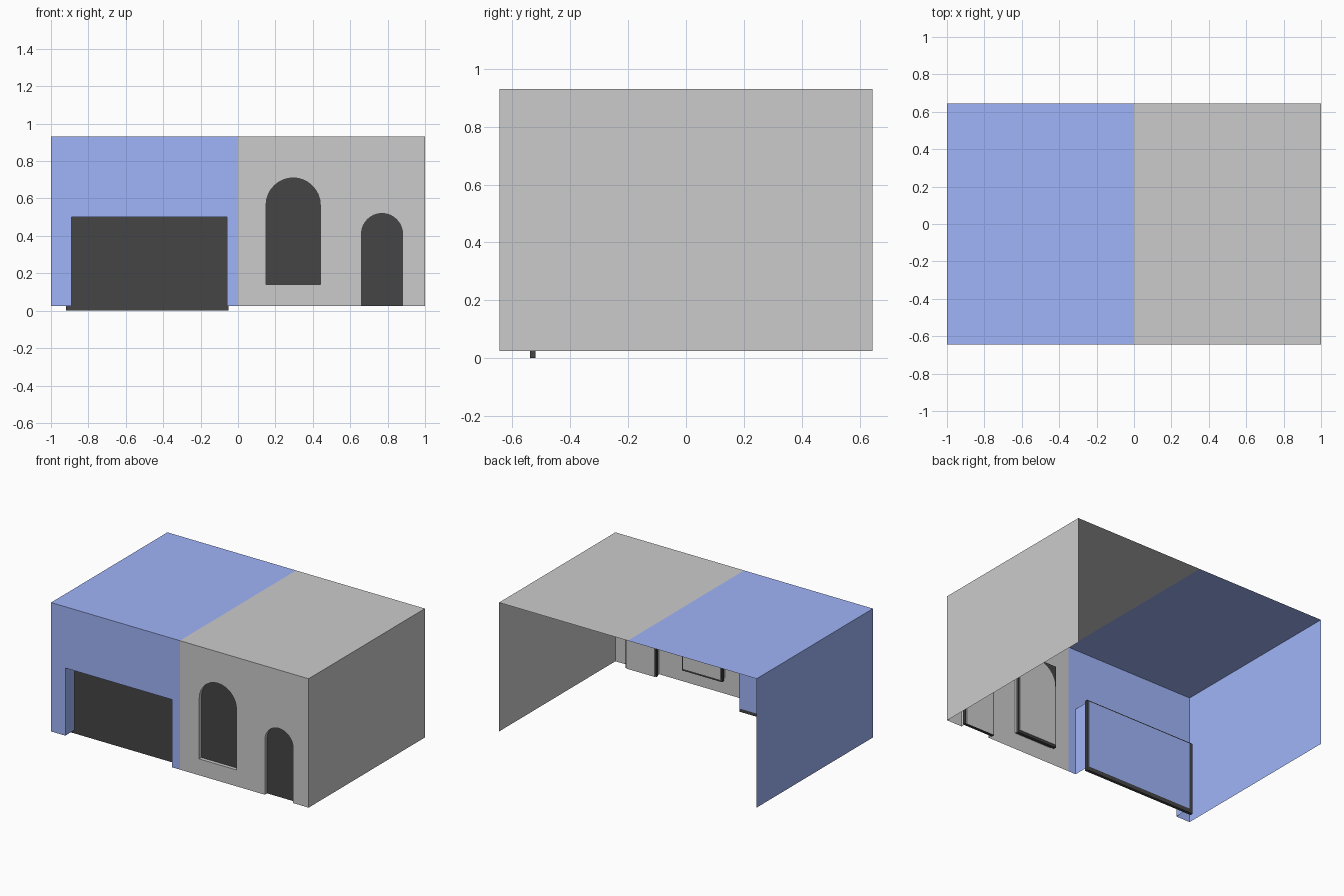
import bpy, bmesh, math

if "Cube" in bpy.data.objects:
    bpy.data.objects.remove(bpy.data.objects["Cube"])

X, Y, Z0, Z1 = 1.0, 0.645, 0.025, 0.93


def material(name, rgb):
    m = bpy.data.materials.new(name)
    m.diffuse_color = (*rgb, 1)
    m.use_nodes = True
    m.node_tree.nodes["Principled BSDF"].inputs["Base Color"].default_value = m.diffuse_color
    return m


BLUE = material("blue_plaster", (0.35, 0.46, 0.95))
DARK = material("dark_panel", (0.06, 0.06, 0.06))


def finish(bm, name, mat=None):
    me = bpy.data.meshes.new(name)
    bm.to_mesh(me)
    bm.free()
    ob = bpy.data.objects.new(name, me)
    bpy.context.collection.objects.link(ob)
    if mat:
        me.materials.append(mat)
    return ob


def opening(x0, x1, z0, z1, arched, n=16):
    """Opening outline from lower left, over the top, to lower right."""
    if not arched:
        return [(x0, z0), (x0, z1), (x1, z1), (x1, z0)]
    c, r = (x0 + x1) / 2, (x1 - x0) / 2
    arc = [(c - r * math.cos(math.pi * i / n), z1 - r + r * math.sin(math.pi * i / n))
           for i in range(n + 1)]
    return [(x0, z0)] + arc + [(x1, z0)]


def shell(name, xin, xout, notch, hole=None, mat=None):
    """House half: roof, outer side wall and pierced front; back and floor open."""
    bm = bmesh.new()

    def face(pts):
        return bm.faces.new([bm.verts.new(p) for p in pts])
    face([(xin, -Y, Z1), (xout, -Y, Z1), (xout, Y, Z1), (xin, Y, Z1)])
    face([(xout, -Y, Z0), (xout, Y, Z0), (xout, Y, Z1), (xout, -Y, Z1)])
    # front wall
    a, b = sorted((xin, xout))
    edges = []
    for loop in [[(a, Z0)] + notch + [(b, Z0), (b, Z1), (a, Z1)], hole]:
        if loop:
            vs = [bm.verts.new((x, -Y, z)) for x, z in loop]
            edges += [bm.edges.new((vs[i - 1], vs[i])) for i in range(len(vs))]
    bmesh.ops.triangle_fill(bm, edges=edges, use_beauty=True, normal=(0, -1, 0))
    bmesh.ops.remove_doubles(bm, verts=bm.verts, dist=1e-5)
    bmesh.ops.recalc_face_normals(bm, faces=bm.faces)
    return finish(bm, name, mat)


def recess(name, pts, back, closed, mat=None):
    """Reveal around an opening plus its back face."""
    bm = bmesh.new()
    f = [bm.verts.new((x, -Y, z)) for x, z in pts]
    g = [bm.verts.new((x, back, z)) for x, z in pts]
    for i in range(0 if closed else 1, len(pts)):
        bm.faces.new((f[i - 1], f[i], g[i], g[i - 1]))
    bm.faces.new(g)
    bmesh.ops.recalc_face_normals(bm, faces=bm.faces)
    return finish(bm, name, mat)


def slab(name, lo, hi):
    bm = bmesh.new()
    bmesh.ops.create_cube(bm, size=1)
    for v in bm.verts:
        v.co = [(l + h) / 2 + c * (h - l) for l, h, c in zip(lo, hi, v.co)]
    return finish(bm, name, DARK)


garage = opening(-0.89, -0.06, Z0, 0.50, False)
window = opening(0.15, 0.44, 0.14, 0.71, True)
door = opening(0.66, 0.88, Z0, 0.52, True)

# building halves
shell("blue_house", 0, -X, garage, None, BLUE)
shell("grey_house", 0, X, door, window)

# recesses
recess("garage_recess", garage, -0.515, False, BLUE)
recess("window_recess", window, -0.595, True)
recess("door_recess", door, -0.595, False)

# dark panels set into the recesses
slab("garage_door", (-0.92, -0.54, 0), (-0.05, -0.52, 0.51))
slab("window_panel", (0.14, -0.62, 0.125), (0.45, -0.60, 0.715))
slab("door_panel", (0.65, -0.62, Z0), (0.89, -0.60, 0.525))
